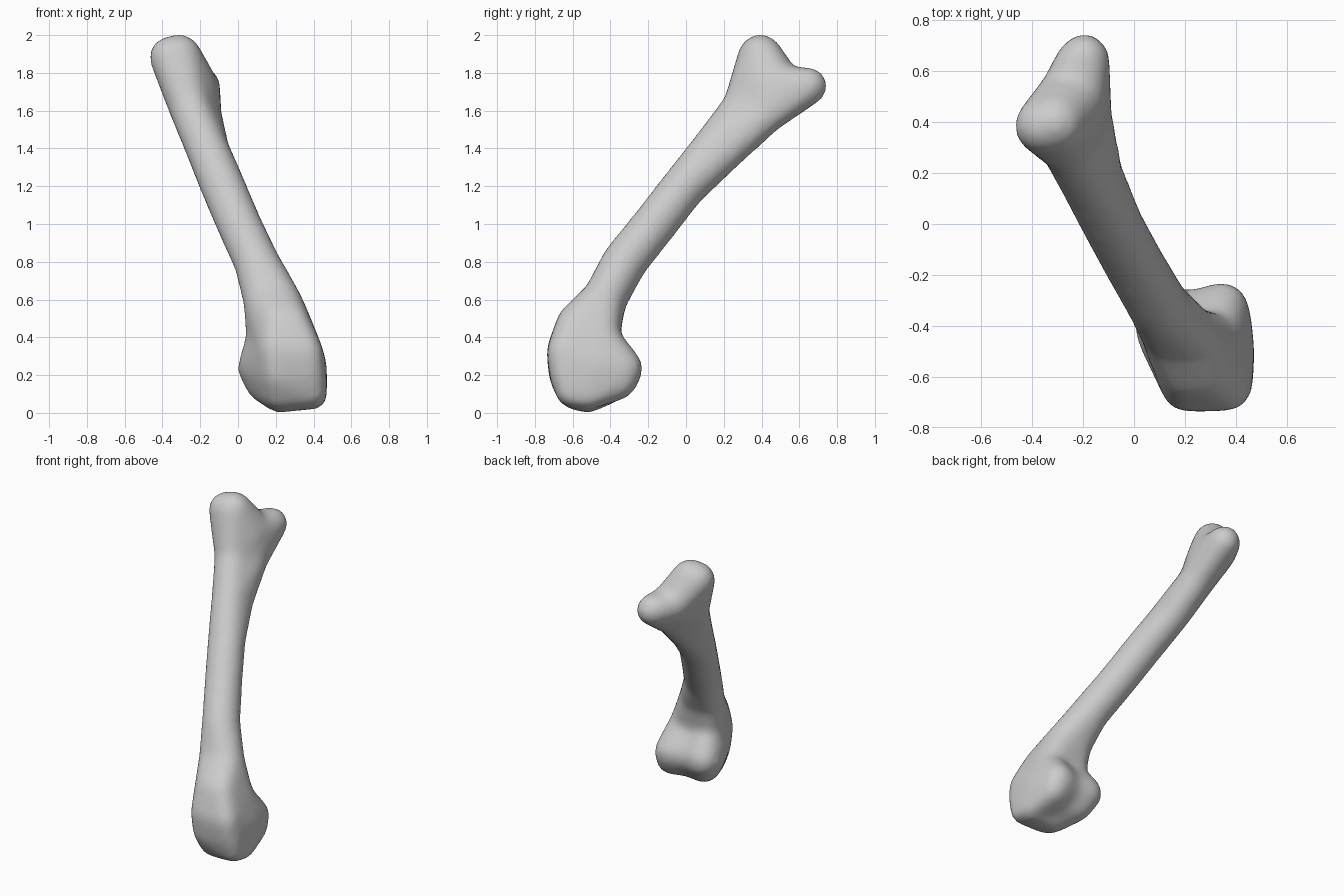
import bpy, bmesh
from mathutils import Matrix

cube = bpy.data.objects.get("Cube")
if cube:
    bpy.data.objects.remove(cube, do_unlink=True)

bone_grey = bpy.data.materials.new("bone_grey")
bone_grey.use_nodes = True
colour = (0.6, 0.6, 0.6, 1)
bone_grey.diffuse_color = colour
bone_grey.node_tree.nodes["Principled BSDF"].inputs["Base Color"].default_value = colour

GROW = 0.008  # makes up for the shrinkage of the smoothing


def add_hull(target, balls):
    """Wrap a tight skin around a few balls (x, y, z, radius)."""
    part = bmesh.new()
    for x, y, z, r in balls:
        bmesh.ops.create_icosphere(part, subdivisions=3, radius=r + GROW,
                                   matrix=Matrix.Translation((x, y, z)))
    hull = bmesh.ops.convex_hull(part, input=part.verts)
    inside = [g for g in hull["geom_interior"] if isinstance(g, bmesh.types.BMVert)]
    bmesh.ops.delete(part, geom=inside, context="VERTS")
    mesh = bpy.data.meshes.new("hull_part")
    part.to_mesh(mesh)
    part.free()
    target.from_mesh(mesh)
    bpy.data.meshes.remove(mesh)


bm = bmesh.new()

# Shaft, widening into a flat web
sections = [
    [(0.14, -0.43, 0.6, 0.108), (0.22, -0.435, 0.6, 0.108)],
    [(0.098, -0.325, 0.8, 0.115)],
    [(0.005, -0.165, 1.0, 0.113)],
    [(-0.08, -0.01, 1.2, 0.113)],
    [(-0.165, 0.14, 1.4, 0.107), (-0.15, 0.2, 1.38, 0.1)],
    [(-0.258, 0.305, 1.62, 0.105), (-0.185, 0.42, 1.575, 0.095)],
]
for lower, upper in zip(sections, sections[1:]):
    add_hull(bm, lower + upper)

# Forked upper end: two knobs joined by a thick saddle
web_front, web_back = sections[-1]
saddle = [(-0.265, 0.525, 1.725, 0.095), (-0.205, 0.5, 1.73, 0.095),
          (-0.215, 0.42, 1.73, 0.095)]
high_knob = [(-0.36, 0.385, 1.885, 0.105), (-0.31, 0.395, 1.888, 0.112)]
back_knob = [(-0.195, 0.648, 1.73, 0.095), (-0.215, 0.625, 1.73, 0.095)]
add_hull(bm, [web_front, web_back] + saddle)
add_hull(bm, [web_front] + saddle + high_knob)
add_hull(bm, [web_back] + saddle + back_knob)

# Flared lower end: left and right sides, each with its rounded condyle
right_side = [(0.29, -0.592, 0.48, 0.085), (0.365, -0.65, 0.32, 0.08),
              (0.388, -0.645, 0.2, 0.068), (0.4, -0.62, 0.1, 0.06),
              (0.41, -0.52, 0.08, 0.055), (0.32, -0.45, 0.4, 0.09)]
left_side = [(0.2, -0.592, 0.48, 0.085), (0.2, -0.65, 0.33, 0.082),
             (0.21, -0.635, 0.2, 0.085), (0.22, -0.58, 0.105, 0.085),
             (0.22, -0.52, 0.09, 0.085), (0.14, -0.45, 0.4, 0.09)]
groove = [(0.225, -0.385, 0.235, 0.115), (0.27, -0.44, 0.155, 0.1)]
right_condyle = [(0.345, -0.332, 0.235, 0.1), (0.36, -0.355, 0.165, 0.09),
                 (0.41, -0.48, 0.25, 0.055)]
left_condyle = [(0.11, -0.352, 0.235, 0.105), (0.14, -0.4, 0.155, 0.095),
                (0.11, -0.42, 0.25, 0.1)]
add_hull(bm, sections[0] + left_side + right_side)
add_hull(bm, right_side + right_condyle + groove)
add_hull(bm, left_side + left_condyle + groove)

mesh = bpy.data.meshes.new("bone")
bm.to_mesh(mesh)
bm.free()
mesh.materials.append(bone_grey)
bone = bpy.data.objects.new("bone", mesh)
bpy.context.collection.objects.link(bone)

# Fuse the parts into one soft surface
fuse = bone.modifiers.new("fuse", "REMESH")
fuse.mode = "VOXEL"
fuse.voxel_size = 0.02
fuse.use_smooth_shade = True
soften = bone.modifiers.new("soften", "SMOOTH")
soften.factor = 0.5
soften.iterations = 26
